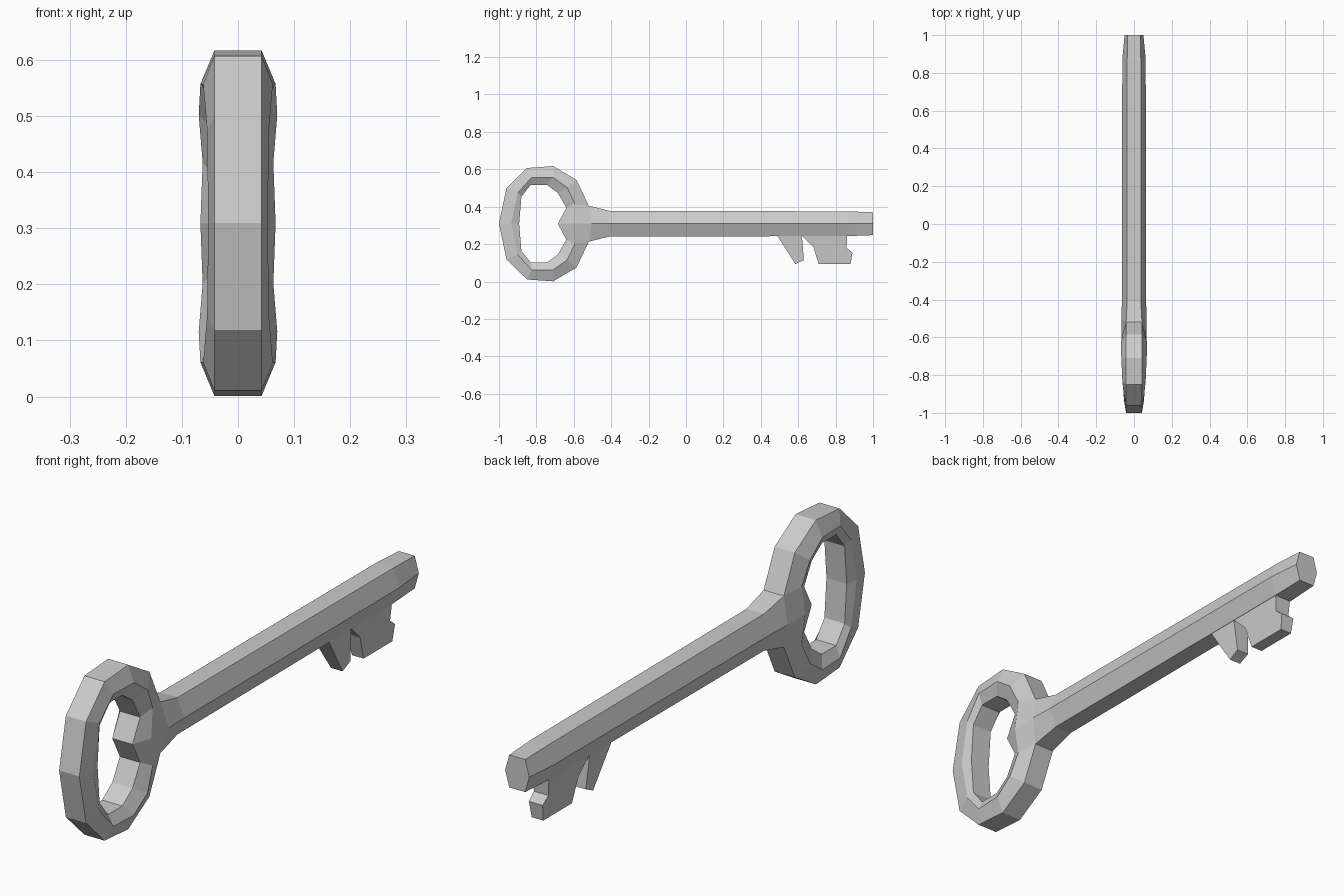
import bpy, bmesh

if "Cube" in bpy.data.objects:
    bpy.data.objects.remove(bpy.data.objects["Cube"])

ZC = 0.309  # height of the key's long axis


def finish(name, bm):
    bmesh.ops.recalc_face_normals(bm, faces=bm.faces)
    me = bpy.data.meshes.new(name)
    bm.to_mesh(me)
    bm.free()
    ob = bpy.data.objects.new(name, me)
    bpy.context.collection.objects.link(ob)
    return ob


# Ring stations, upper half, from neck to far end:
# outer (y, dz), ridge (y, dz, half width), inner (y, dz)
stations = [
    ((-0.505, 0), (-0.61, 0, 0.067), (-0.685, 0)),
    ((-0.52, 0.096), (-0.595, 0.108, 0.063), (-0.64, 0.085)),
    ((-0.585, 0.234), (-0.635, 0.193, 0.07), (-0.685, 0.165)),
    ((-0.71, 0.308), (-0.712, 0.248, 0.067), (-0.745, 0.208)),
    ((-0.85, 0.298), (-0.825, 0.248, 0.062), (-0.83, 0.208)),
    ((-0.96, 0.19), (-0.90, 0.165, 0.055), (-0.88, 0.145)),
    ((-1.0, 0), (-0.935, 0, 0.053), (-0.892, 0)),
]
# the lower half mirrors the upper one
loop = [(s, 1) for s in stations] + [(s, -1) for s in stations[5:0:-1]]

# Handle ring and hexagonal shaft as one skin
bm = bmesh.new()
rings = []
for i, ((oy, oz), (ry, rz, rw), (iy, iz)) in enumerate(s for s, _ in loop):
    sg = loop[i][1]
    V = lambda x, y, z: bm.verts.new((x, y, ZC + sg * z))
    ow = 0.067 if i == 0 else 0.042  # the neck station holds the shaft ridge
    rings.append([V(ow, oy, oz), V(rw, ry, rz), V(0.042, iy, iz),
                  V(-0.042, iy, iz), V(-rw, ry, rz), V(-ow, oy, oz)])
n = len(rings)
for i in range(n):
    a, b = rings[i], rings[(i + 1) % n]
    for k in range(6):
        if k == 5 and i in (0, n - 1):
            continue  # opening where the shaft joins
        j = (k + 1) % 6
        bm.faces.new((a[k], a[j], b[j], b[k]))

# shaft sections: y, half height, flat half width, ridge half width
top, mid, low = rings[1], rings[0], rings[-1]
prev = [top[0], mid[0], low[0], low[5], mid[5], top[5]]
for y, h, w, r in [(-0.41, 0.069, 0.036, 0.064), (0.87, 0.066, 0.036, 0.062),
                   (1.0, 0.061, 0.033, 0.05)]:
    cur = [bm.verts.new((x, y, ZC + z)) for x, z in
           [(w, h), (r, 0), (w, -h), (-w, -h), (-r, 0), (-w, h)]]
    for k in range(6):
        j = (k + 1) % 6
        bm.faces.new((prev[k], prev[j], cur[j], cur[k]))
    prev = cur
bm.faces.new(prev)
finish("key_handle_and_shaft", bm)


# Teeth: side profiles (y, z) given a thickness that narrows downward
def tooth(name, profile):
    bm = bmesh.new()
    sides = []
    for s in (1, -1):
        sides.append([bm.verts.new((s * (0.024 + 0.07 * (z - 0.093)), y, z))
                      for y, z in profile])
        bm.faces.new(sides[-1])
    a, b = sides
    for k in range(len(a)):
        j = (k + 1) % len(a)
        bm.faces.new((a[k], a[j], b[j], b[k]))
    finish(name, bm)


tooth("pointed_tooth", [(0.478, 0.26), (0.49, 0.242), (0.585, 0.093),
                        (0.63, 0.115), (0.62, 0.242), (0.62, 0.26)])
tooth("notched_tooth", [(0.622, 0.26), (0.622, 0.242), (0.68, 0.185), (0.71, 0.093),
                        (0.88, 0.093), (0.89, 0.155), (0.858, 0.18), (0.863, 0.26)])
